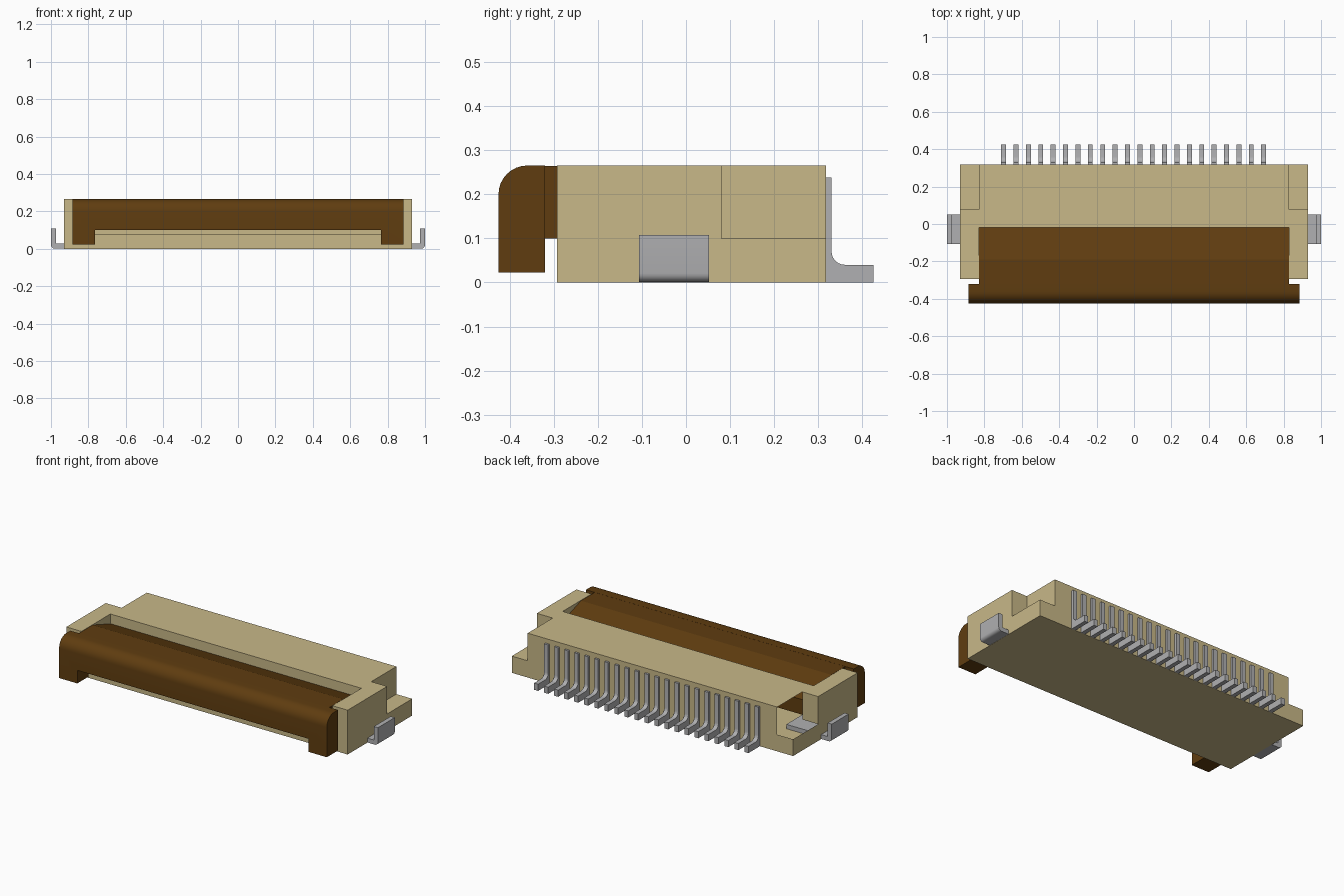
import bpy, bmesh, math
from mathutils import Vector

if "Cube" in bpy.data.objects:
    bpy.data.objects.remove(bpy.data.objects["Cube"])


def material(name, rgb):
    m = bpy.data.materials.new(name)
    m.diffuse_color = (*rgb, 1)
    m.use_nodes = True
    m.node_tree.nodes["Principled BSDF"].inputs["Base Color"].default_value = m.diffuse_color
    return m


TAN = material("tan plastic", (0.578, 0.479, 0.246))
BROWN = material("brown plastic", (0.115, 0.046, 0.005))
METAL = material("grey metal", (0.434, 0.434, 0.445))


def prism(name, pts, axis, lo, hi, mat):
    """Extrude a 2D profile along x (points are y, z) or along y (points are x, z)."""
    bm = bmesh.new()
    place = (lambda a, b, t: (t, a, b)) if axis == "x" else (lambda a, b, t: (a, t, b))
    base = bm.faces.new([bm.verts.new(place(a, b, lo)) for a, b in pts])
    out = bmesh.ops.extrude_face_region(bm, geom=[base])
    moved = [v for v in out["geom"] if isinstance(v, bmesh.types.BMVert)]
    shift = Vector((hi - lo, 0, 0) if axis == "x" else (0, hi - lo, 0))
    bmesh.ops.translate(bm, verts=moved, vec=shift)
    bmesh.ops.recalc_face_normals(bm, faces=bm.faces)
    me = bpy.data.meshes.new(name)
    bm.to_mesh(me)
    bm.free()
    ob = bpy.data.objects.new(name, me)
    bpy.context.collection.objects.link(ob)
    me.materials.append(mat)
    return ob


def box(name, x0, x1, y0, y1, z0, z1, mat):
    return prism(name, [(y0, z0), (y1, z0), (y1, z1), (y0, z1)], "x", x0, x1, mat)


def arc(cx, cz, r, a0, a1, n=8):
    angles = [math.radians(a0 + (a1 - a0) * i / n) for i in range(n + 1)]
    return [(cx + r * math.cos(a), cz + r * math.sin(a)) for a in angles]


def activate(ob):
    bpy.ops.object.select_all(action="DESELECT")
    ob.select_set(True)
    bpy.context.view_layer.objects.active = ob


def cut(ob, cutter):
    mod = ob.modifiers.new("cut", "BOOLEAN")
    mod.operation = "DIFFERENCE"
    mod.solver = "EXACT"
    mod.object = cutter
    activate(ob)
    bpy.ops.object.modifier_apply(modifier=mod.name)
    bpy.data.objects.remove(cutter)


def smooth(ob):
    activate(ob)
    bpy.ops.object.shade_smooth_by_angle(angle=math.radians(30))


# Housing: block with an open front cavity and two rear corner notches
housing = box("housing", -0.93, 0.93, -0.293, 0.317, 0, 0.265, TAN)
cut(housing, box("cavity_cutter", -0.83, 0.83, -0.4, -0.02, 0.08, 0.4, TAN))
for s in (-1, 1):
    xs = sorted((s * 0.825, s * 1.1))
    cut(housing, box("notch_cutter", *xs, 0.08, 0.5, 0.1, 0.4, TAN))

# The left notch is open to the hollow inside
bm = bmesh.new()
bm.from_mesh(housing.data)
opening = []
for f in bm.faces:
    c = f.calc_center_median()
    if c.x < -0.8 and c.y > 0.1:
        floor = f.normal.z > 0.9 and abs(c.z - 0.1) < 0.01
        wall = f.normal.x < -0.9 and abs(c.x + 0.825) < 0.01
        if floor or wall:
            opening.append(f)
bmesh.ops.delete(bm, geom=opening, context="FACES")
bm.to_mesh(housing.data)
bm.free()

# Locking slider: rounded front bar, relieved underneath between two feet
bar = [(-0.425, 0.022), (-0.32, 0.022), (-0.32, 0.265)] + arc(-0.36, 0.2, 0.065, 90, 180)
slider = prism("slider_bar", bar, "x", -0.885, 0.885, BROWN)
cut(slider, box("relief_cutter", -0.765, 0.765, -0.6, -0.2, -0.1, 0.1, BROWN))
smooth(slider)

# Slider tongue: slopes down into the cavity
tongue = [(-0.33, 0.1), (0.03, 0.1), (0.03, 0.19), (-0.02, 0.207), (-0.19, 0.2645), (-0.33, 0.2645)]
prism("slider_tongue", tongue, "x", -0.828, 0.828, BROWN)

# Side solder tabs: bent strips
for s, side in ((-1, "left"), (1, "right")):
    tab = [(0.70, 0.001), (0.98, 0.001)] + arc(0.98, 0.021, 0.02, -90, 0, 5)
    tab += [(1.0, 0.108), (0.973, 0.108), (0.973, 0.027), (0.70, 0.027)]
    ob = prism(side + "_solder_tab", [(s * x, z) for x, z in tab], "y", -0.107, 0.052, METAL)
    smooth(ob)

# Row of bent contact pins along the back
pin = [(0.312, 0.0), (0.425, 0.0), (0.425, 0.04)] + arc(0.36, 0.07, 0.03, 270, 180, 6)
pin += [(0.33, 0.238), (0.312, 0.238)]
for i in range(22):
    x = -0.697 + i * 0.0662
    smooth(prism(f"contact_pin_{i + 1}", pin, "x", x - 0.013, x + 0.013, METAL))
